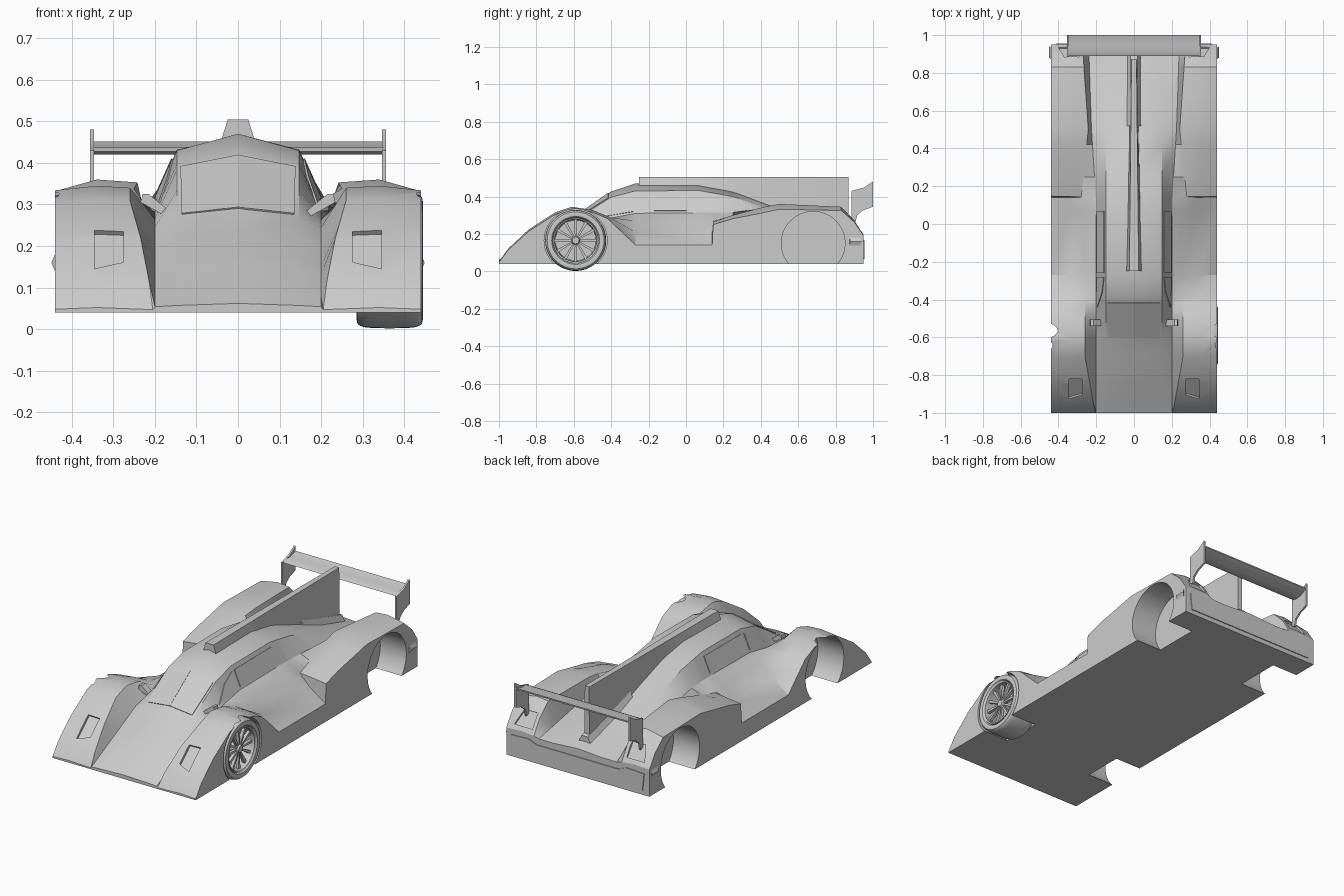
import bpy, bmesh, math
from mathutils import Vector

if "Cube" in bpy.data.objects:
    bpy.data.objects.remove(bpy.data.objects["Cube"])

grey = bpy.data.materials.new("body_grey")
grey.diffuse_color = (0.6, 0.6, 0.6, 1)
grey.use_nodes = True
grey.node_tree.nodes["Principled BSDF"].inputs["Base Color"].default_value = grey.diffuse_color


def smooth(me, angle=28):
    me.polygons.foreach_set("use_smooth", [True] * len(me.polygons))
    me.set_sharp_from_angle(angle=math.radians(angle))


def make(name, verts, faces, mirror=False, angle=28):
    bm = bmesh.new()
    vs = [bm.verts.new(v) for v in verts]
    for f in faces:
        bm.faces.new([vs[i] for i in f])
    bmesh.ops.remove_doubles(bm, verts=bm.verts, dist=1e-5)
    bmesh.ops.recalc_face_normals(bm, faces=bm.faces)
    me = bpy.data.meshes.new(name)
    bm.to_mesh(me)
    bm.free()
    me.materials.append(grey)
    smooth(me, angle)
    ob = bpy.data.objects.new(name, me)
    bpy.context.collection.objects.link(ob)
    if mirror:
        m = ob.modifiers.new("mirror", 'MIRROR')
        m.use_mirror_merge = False
    return ob


def loft(name, rings, mirror=False):
    n = len(rings[0])
    verts = [p for r in rings for p in r]
    faces = [(k * n + i, k * n + (i + 1) % n, (k + 1) * n + (i + 1) % n, (k + 1) * n + i)
             for k in range(len(rings) - 1) for i in range(n)]
    faces += [tuple(range(n)), tuple(range(len(verts) - n, len(verts)))]
    return make(name, verts, faces, mirror)


def prism(name, pts, vec, mirror=False):
    return loft(name, [pts, [Vector(p) + Vector(vec) for p in pts]], mirror)


def lathe(name, profile, y, z, seg=48, closed=False, mirror=False):
    """Revolve (radius, x) points about an axle along x."""
    n = len(profile)
    verts = [(x, y + r * math.cos(2 * math.pi * s / seg), z + r * math.sin(2 * math.pi * s / seg))
             for s in range(seg) for r, x in profile]
    faces = []
    for s in range(seg):
        a, b = s * n, (s + 1) % seg * n
        for i in range(n if closed else n - 1):
            j = (i + 1) % n
            f = [a + i, a + j, b + j, b + i]
            if profile[i][0] == 0:
                f = [a + i, a + j, b + j]
            elif profile[j][0] == 0:
                f = [a + i, a + j, b + i]
            faces.append(f)
    return make(name, verts, faces, mirror, 35)


def drum(name, radius, y, z):
    return lathe(name, [(0, .28), (radius, .28), (radius, .6), (0, .6)], y, z, mirror=True)


def lerp(pts, y):
    if y <= pts[0][0]:
        return pts[0][1]
    for (a, u), (b, v) in zip(pts, pts[1:]):
        if y <= b:
            return u + (v - u) * (y - a) / (b - a)
    return pts[-1][1]


# Side profiles (y, z) of the cabin ridge, the waistline and the fender crest
ridge = [(-1, .062), (-.8, .18), (-.61, .28), (-.4, .427), (-.27, .47), (.07, .465),
         (.25, .43), (.5, .335), (.7, .26), (.95, .19)]
waist = [(-1, .054), (-.61, .245), (-.27, .31), (.25, .315), (.5, .28), (.95, .18)]
crest = [(-1, .052), (-.95, .122), (-.84, .225), (-.7, .315), (-.61, .345), (-.5, .328),
         (-.42, .295), (-.27, .21), (.14, .21), (.145, .262), (.25, .3), (.42, .345),
         (.5, .36), (.83, .345), (.9, .275), (.95, .195)]
# Height differences of roof rail, fender inner edge and flank
rail_drop = [(-1, .005), (-.61, .015), (-.27, .04), (.25, .03), (.7, .01)]
inner_lift = [(-.42, -.005), (-.27, .06), (.14, .06), (.145, .005), (.25, -.007)]
flank_drop = [(-1, .004), (-.84, .01), (-.42, .012), (-.27, .07), (.14, .07), (.145, .012),
              (.42, .03), (.83, .02), (.95, .005)]
# Plan positions (y, x) of waistline and fender inner edge
waist_x = [(.1, .2), (.5, .225), (.95, .24)]
inner_x = [(-1, .205), (-.7, .26), (-.27, .26), (.14, .28), (.5, .242), (.9, .27)]


def section(y):
    c, t = lerp(ridge, y), lerp(crest, y)
    return [(0, c), (.147, c - lerp(rail_drop, y)), (lerp(waist_x, y), lerp(waist, y)),
            (lerp(inner_x, y), t + lerp(inner_lift, y)), (.34, t), (.44, t - lerp(flank_drop, y))]


def surf(x, y):
    return lerp(section(y), x)


# Body: closed loft through the sections
rings = []
for y in sorted({p[0] for line in (ridge, waist, crest, inner_lift) for p in line}):
    half = [(x, y, z) for x, z in section(y)]
    left = [(-x, y, z) for x, y, z in half[:0:-1]]
    rings.append(left + half + [(.44, y, .04), (-.44, y, .04)])
body = loft("body", rings)


def plate(name, xy, lo=-.004, hi=.004):
    """Thin mirrored panel lying on the body surface."""
    pts = [Vector((x, y, surf(x, y))) for x, y in xy]
    n = (pts[2] - pts[0]).cross(pts[3] - pts[1]).normalized()
    if n.z < 0:
        n = -n
    return prism(name, [p + n * lo for p in pts], n * (hi - lo), True)


# Wheel arches and lamp recesses are cut out of the body
cutters = [
    drum("front_arch_cutter", .168, -.59, .165),
    drum("rear_arch_cutter", .17, .68, .15),
    plate("headlight_cutter", [(.275, -.82), (.345, -.82), (.345, -.925), (.275, -.905)], -.012, .05),
    plate("taillight_cutter", [(.29, .885), (.37, .885), (.4, .935), (.29, .935)], -.008, .05),
]
for c in cutters:
    c.hide_render = True
    m = body.modifiers.new(c.name, 'BOOLEAN')
    m.operation, m.solver, m.object = 'DIFFERENCE', 'EXACT', c
bpy.context.view_layer.update()
done = bpy.data.meshes.new_from_object(body.evaluated_get(bpy.context.evaluated_depsgraph_get()))
body.modifiers.clear()
body.data = done
smooth(done)
for c in cutters:
    bpy.data.objects.remove(c)

# Glass panels
plate("windscreen", [(0, -.595), (.135, -.595), (.138, -.415), (0, -.415)])
plate("front_side_window", [(.192, -.44), (.195, -.28), (.157, -.28), (.166, -.36)])
plate("rear_side_window", [(.195, -.26), (.195, .07), (.157, .07), (.157, -.26)])


# Roof fin tapering to the rear, with a low flared base
def fin_ring(y, low, high, wb, wt):
    return [(-wb, y, low), (wb, y, low), (wt, y, high), (-wt, y, high)]


loft("roof_fin", [fin_ring(y, surf(0, y) - .02, .505, .036 - .024 * y, .022 - .01 * y)
                  for y in (-.25, .07, .25, .5, .87)])
loft("fin_base", [fin_ring(y, surf(0, y) - .03, surf(0, y) + .03, .05, .018) for y in (.52, .7, .89)])

# Rear wing and its end plates
wing = [(.89, .428), (.91, .42), (.95, .422), (1, .445), (1, .452), (.95, .437), (.91, .438)]
prism("rear_wing", [(-.35, y, z) for y, z in wing], (.7, 0, 0))
end = [(.885, .27), (.885, .43), (.95, .447), (1, .48), (1, .345), (.95, .328), (.915, .3), (.905, .26)]
prism("wing_end_plate", [(.346, y, z) for y, z in end], (.01, 0, 0), True)

# Rear panel and small corner fins
panel = [(0, .065), (.4, .065), (.41, .16), (.3, .165), (.25, .145), (0, .145)]
prism("rear_panel", [(x, .948, z) for x, z in panel], (0, .007, 0), True)
prism("corner_fin", [(.436, .87, .13), (.449, .88, .16), (.436, .87, .19)], (0, .06, 0), True)

# Door mirrors
pod = [(.165, .285), (.175, .272), (.234, .305), (.23, .325), (.215, .325)]
prism("door_mirror", [(x, -.54, z) for x, z in pod], (0, .035, 0), True)

# The one fitted wheel, front right
WY, WZ = -.59, .165


def soft(v):
    return math.copysign(abs(v) ** .55, v)


turns = [2 * math.pi * k / 20 for k in range(20)]
lathe("tyre", [(.14 + .023 * soft(math.cos(a)), .365 + .08 * soft(math.sin(a))) for a in turns],
      WY, WZ, closed=True)
lathe("rim", [(0, .33), (.108, .33), (.113, .437), (.121, .441), (.121, .425)], WY, WZ)
lathe("wheel_hub", [(0, .43), (.018, .43), (.024, .42), (.024, .33)], WY, WZ, 20)
for i in range(12):
    a = 2 * math.pi * i / 12
    d, t = Vector((0, math.cos(a), math.sin(a))), Vector((0, -math.sin(a), math.cos(a)))
    o = Vector((.405, WY, WZ))
    prism("wheel_spoke", [o + d * .018 - t * .004, o + d * .112 - t * .008,
                          o + d * .112 + t * .008, o + d * .018 + t * .004], (.017, 0, 0))
